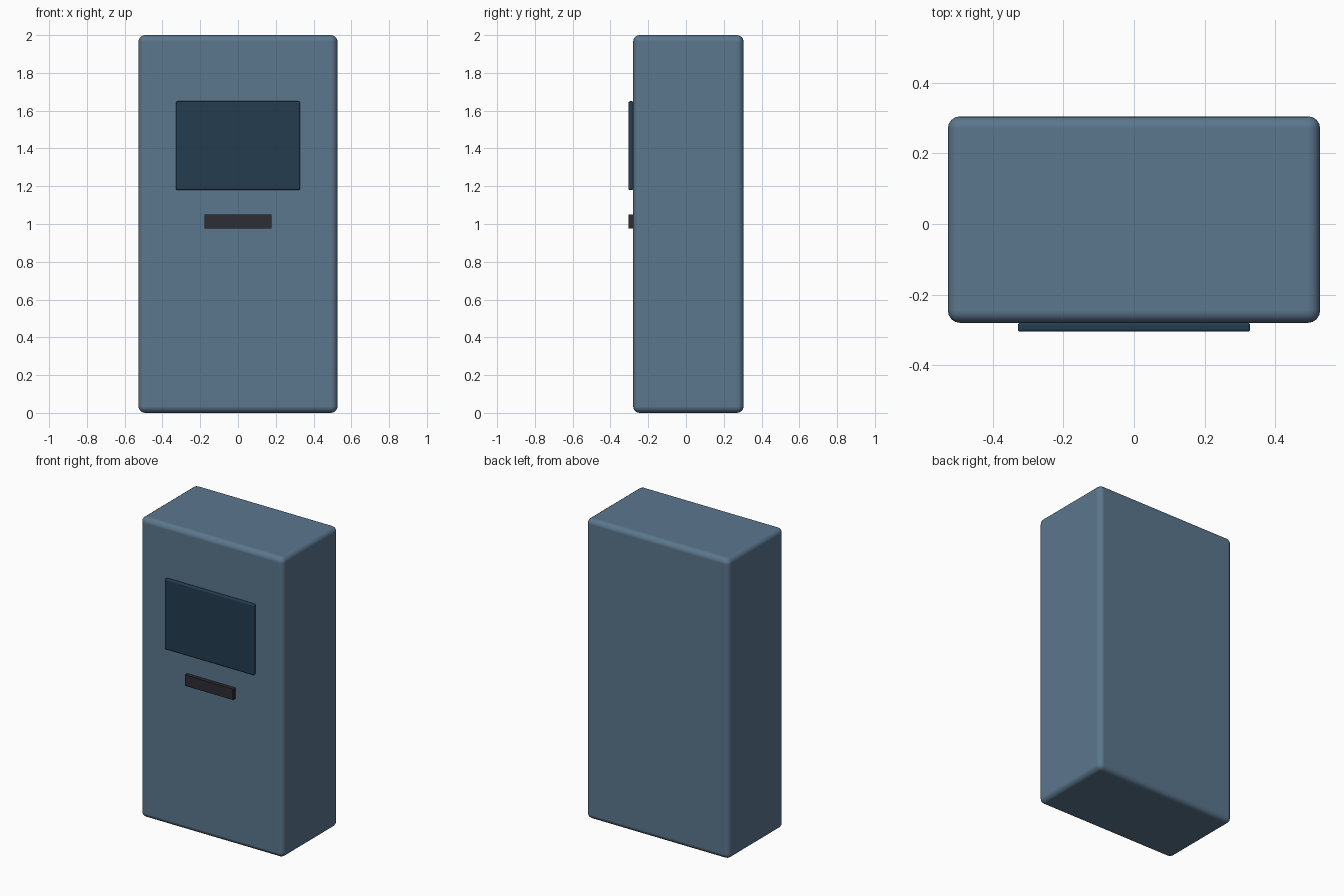
import bpy
import bmesh
from mathutils import Vector

cube = bpy.data.objects.get("Cube")
if cube:
    bpy.data.objects.remove(cube, do_unlink=True)


def material(name, rgb):
    mat = bpy.data.materials.new(name)
    mat.use_nodes = True
    color = (*rgb, 1)
    mat.diffuse_color = color
    mat.node_tree.nodes["Principled BSDF"].inputs["Base Color"].default_value = color
    return mat


def box(name, low, high, mat, bevel=0, segments=4):
    """Box between two corners, with optional rounded edges."""
    low, high = Vector(low), Vector(high)
    size, centre = high - low, (low + high) / 2
    bm = bmesh.new()
    bmesh.ops.create_cube(bm, size=1)
    bmesh.ops.scale(bm, vec=size, verts=bm.verts)
    mesh = bpy.data.meshes.new(name)
    bm.to_mesh(mesh)
    bm.free()
    mesh.materials.append(mat)
    obj = bpy.data.objects.new(name, mesh)
    obj.location = centre
    bpy.context.collection.objects.link(obj)
    if bevel:
        mod = obj.modifiers.new("Rounded edges", "BEVEL")
        mod.width = bevel
        mod.segments = segments
        mod.limit_method = "ANGLE"
        mod.harden_normals = True
        mesh.shade_smooth()
    return obj


blue = material("steel blue", (0.105, 0.183, 0.268))
navy = material("dark navy", (0.018, 0.045, 0.08))
black = material("charcoal", (0.026, 0.026, 0.033))

# Cabinet
box("cabinet", (-0.527, -0.28, 0), (0.527, 0.305, 2), blue, 0.035)

# Raised display panel on the front
box("screen", (-0.329, -0.305, 1.18), (0.329, -0.279, 1.65), navy, 0.008, 3)

# Slot plate below the display
box("slot", (-0.178, -0.305, 0.977), (0.178, -0.279, 1.05), black)
